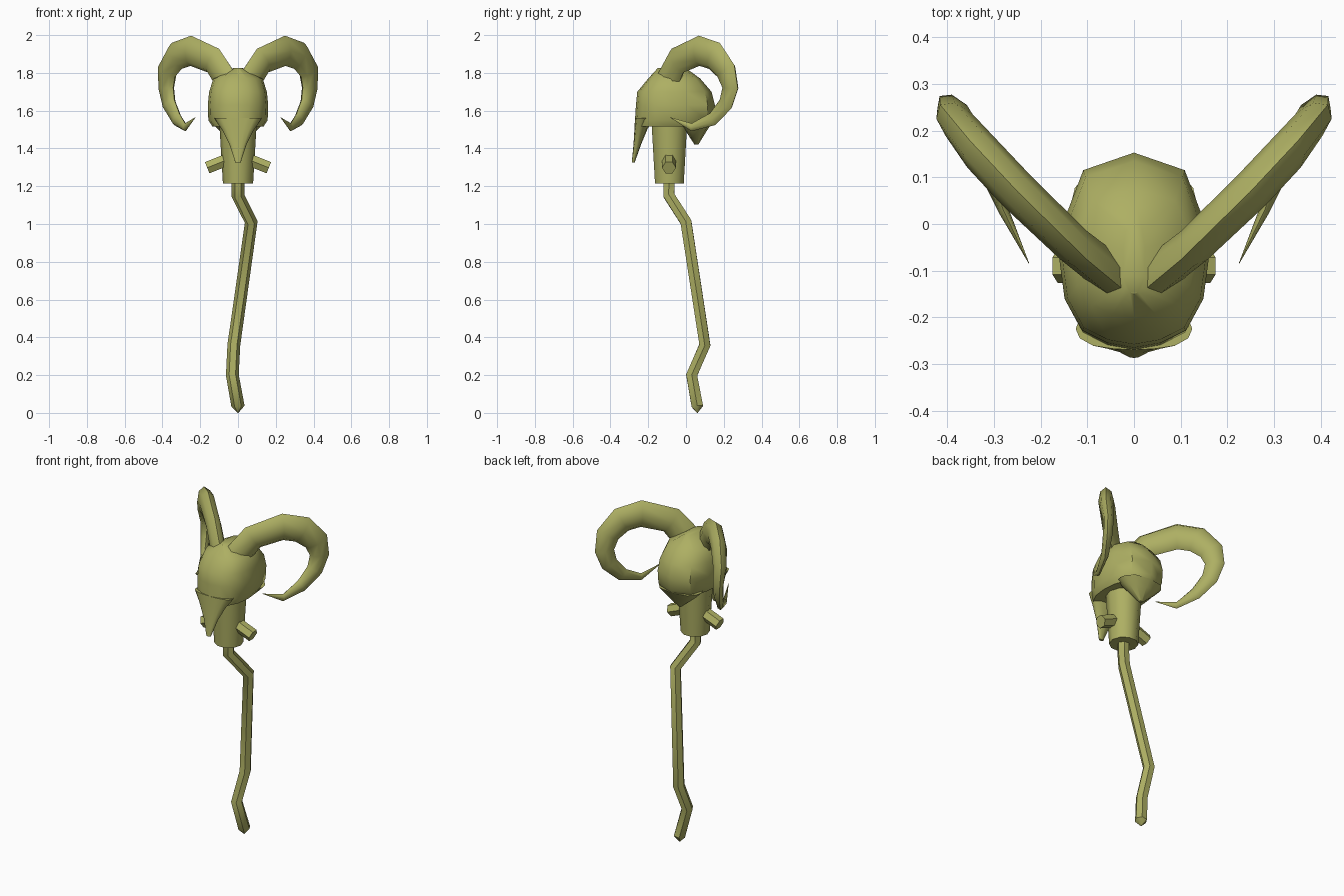
import bpy, bmesh, math
from mathutils import Vector

cube = bpy.data.objects.get("Cube")
if cube:
    bpy.data.objects.remove(cube)

olive = bpy.data.materials.new("olive_bone")
olive.use_nodes = True
colour = (0.42, 0.43, 0.125, 1)
olive.diffuse_color = colour
olive.node_tree.nodes["Principled BSDF"].inputs["Base Color"].default_value = colour


def loft(name, rings, angle=45):
    """Skin a list of equal-length point rings and cap both ends."""
    bm = bmesh.new()
    rows = [[bm.verts.new(p) for p in ring] for ring in rings]
    n = len(rows[0])
    for a, b in zip(rows, rows[1:]):
        for i in range(n):
            j = (i + 1) % n
            bm.faces.new((a[i], a[j], b[j], b[i]))
    bm.faces.new(rows[0])
    bm.faces.new(rows[-1])
    bmesh.ops.remove_doubles(bm, verts=bm.verts, dist=0.0005)
    bmesh.ops.recalc_face_normals(bm, faces=bm.faces)
    mesh = bpy.data.meshes.new(name)
    bm.to_mesh(mesh)
    bm.free()
    mesh.materials.append(olive)
    obj = bpy.data.objects.new(name, mesh)
    bpy.context.collection.objects.link(obj)
    bpy.ops.object.select_all(action="DESELECT")
    obj.select_set(True)
    bpy.context.view_layer.objects.active = obj
    bpy.ops.object.shade_smooth_by_angle(angle=math.radians(angle))
    return obj


def tube(name, path, sides, across=(1, 0, 0), flat=1.0):
    """Sweep an ellipse along (x, y, z, radius) points; flat scales it along 'across'."""
    pts = [Vector(p[:3]) for p in path]
    rings = []
    for i, p in enumerate(pts):
        t = Vector()
        if i > 0:
            t += (p - pts[i - 1]).normalized()
        if i < len(pts) - 1:
            t += (pts[i + 1] - p).normalized()
        t.normalize()
        u = Vector(across)
        u = (u - t * u.dot(t)).normalized()
        v = t.cross(u)
        r = path[i][3]
        rings.append([p + r * (u * flat * math.cos(a) + v * math.sin(a))
                      for a in (2 * math.pi * k / sides for k in range(sides))])
    return loft(name, rings)


# Half outline of the skull seen from above: (width, depth) factors
HALF = [(0, -1), (.36, -.95), (.7, -.82), (.93, -.5), (1, -.1),
        (.94, .3), (.68, .82), (0, 1)]
OUTLINE = HALF + [(-x, y) for x, y in reversed(HALF[1:-1])]


def outline_loft(name, levels):
    """Each level is (z, front y, back y, half width)."""
    return loft(name, [[(w * x, (f + b) / 2 + (b - f) / 2 * y, z) for x, y in OUTLINE]
                       for z, f, b, w in levels])


# Crooked staff with a pointed foot
tube("staff", [(0, .06, 0, .002), (0, .06, .035, .035), (-.03, .03, .2, .034),
               (-.022, .1, .36, .034), (.07, 0, 1.01, .034),
               (0, -.09, 1.15, .034), (0, -.09, 1.25, .034)], 6)

# Tapered socket between staff and skull
tube("socket", [(0, -.088, 1.215, .08), (0, -.088, 1.6, .103)], 10)

# Cranium, snout and back of the skull
outline_loft("cranium", [(1.825, -.15, 0, .025), (1.77, -.2, .075, .13),
                         (1.7, -.258, .135, .153), (1.63, -.265, .153, .16),
                         (1.55, -.27, .148, .157), (1.515, -.272, .125, .135)])
outline_loft("snout", [(1.56, -.27, -.17, .125), (1.5, -.273, -.205, .085),
                       (1.42, -.278, -.238, .045), (1.325, -.287, -.272, .014)])
outline_loft("skull_base", [(1.53, -.03, .135, .135), (1.49, 0, .108, .095),
                            (1.42, .045, .065, .012)])

# Mirrored pegs and curled horns
for side, s in (("left", 1), ("right", -1)):
    tube(side + "_peg", [(s * .02, -.09, 1.355, .037), (s * .163, -.09, 1.298, .037)],
         6, across=(0, 1, 0))
    curl = [(.06, -.1, 1.755, .078), (.13, -.045, 1.865, .076), (.25, .07, 1.917, .08),
            (.325, .15, 1.89, .079), (.375, .212, 1.81, .068), (.38, .235, 1.72, .054),
            (.365, .21, 1.635, .047), (.325, .14, 1.555, .037), (.28, .03, 1.512, .021),
            (.225, -.085, 1.565, .001)]
    tube(side + "_horn", [(s * x, y, z, r) for x, y, z, r in curl],
         8, across=(s * .73, -.68, 0), flat=.55)
